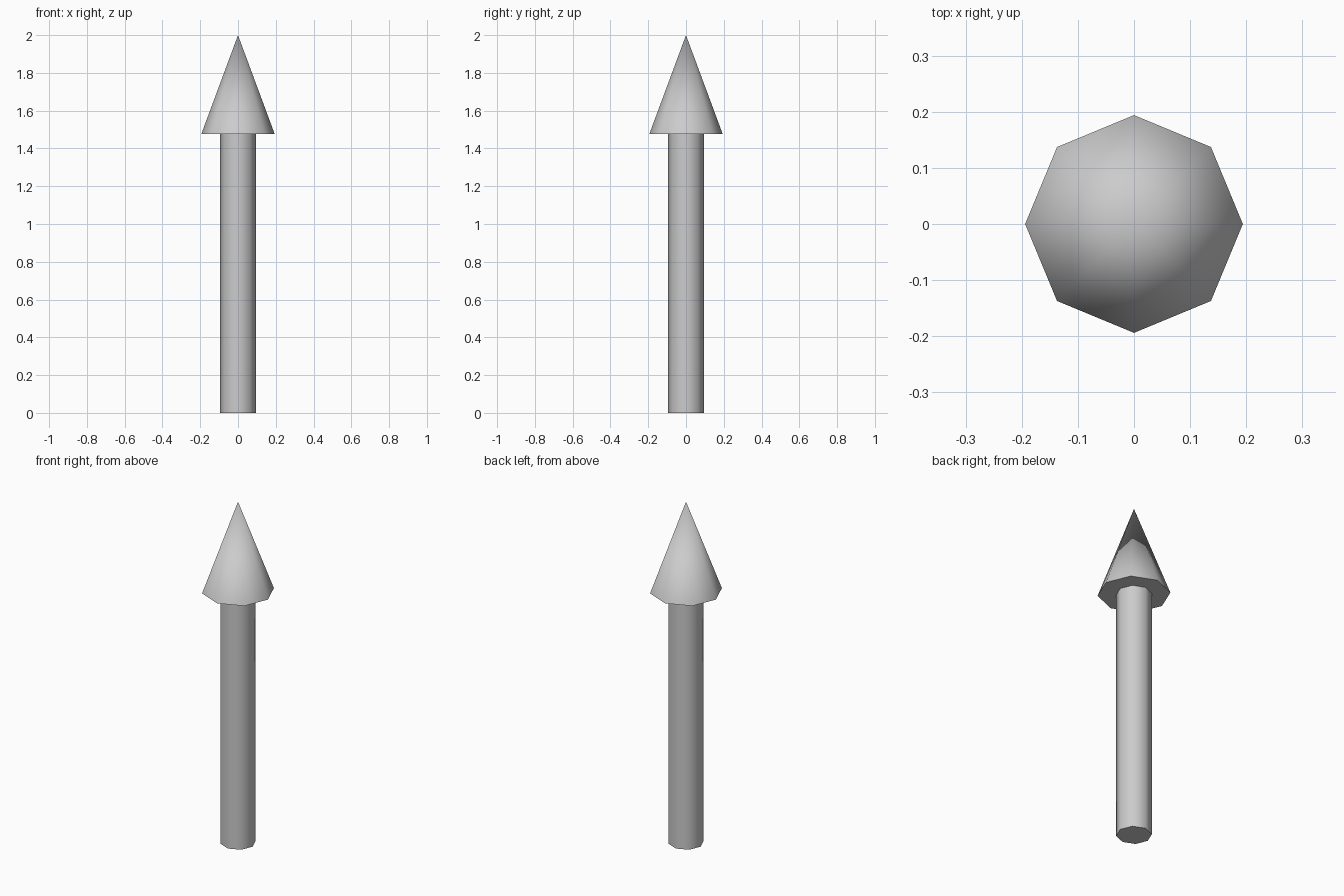
import bpy
import bmesh
from math import cos, sin, pi, radians

if "Cube" in bpy.data.objects:
    bpy.data.objects.remove(bpy.data.objects["Cube"])

SIDES = 8
SHAFT_R, HEAD_R = 0.095, 0.194
HEAD_Z, TIP_Z = 1.477, 2.0


def lathe(name, profile):
    """Revolve (radius, z) points into an eight-sided part."""
    bm = bmesh.new()
    rings = []
    for r, z in profile:
        count = SIDES if r else 1
        rings.append([bm.verts.new((r * cos(2 * pi * i / SIDES),
                                    r * sin(2 * pi * i / SIDES), z))
                      for i in range(count)])
    for low, high in zip(rings, rings[1:]):
        if len(low) == 1:
            bm.faces.new(high[::-1])        # flat cap
            continue
        for i in range(SIDES):
            j = (i + 1) % SIDES
            if len(high) == 1:
                bm.faces.new((low[i], low[j], high[0]))
            else:
                bm.faces.new((low[i], low[j], high[j], high[i]))
    for v in [v for v in bm.verts if not v.link_faces]:
        bm.verts.remove(v)
    mesh = bpy.data.meshes.new(name)
    bm.to_mesh(mesh)
    bm.free()
    obj = bpy.data.objects.new(name, mesh)
    bpy.context.collection.objects.link(obj)
    # Round sides shade smooth, rims stay sharp
    bpy.ops.object.select_all(action='DESELECT')
    obj.select_set(True)
    bpy.context.view_layer.objects.active = obj
    bpy.ops.object.shade_smooth_by_angle(angle=radians(60))
    return obj


# Shaft: closed at the bottom, joined to the head at the top
lathe("arrow_shaft", [(0, 0), (SHAFT_R, 0), (SHAFT_R, HEAD_Z)])

# Head: flat underside around the shaft, rising to a point
lathe("arrow_head", [(SHAFT_R, HEAD_Z), (HEAD_R, HEAD_Z), (0, TIP_Z)])
